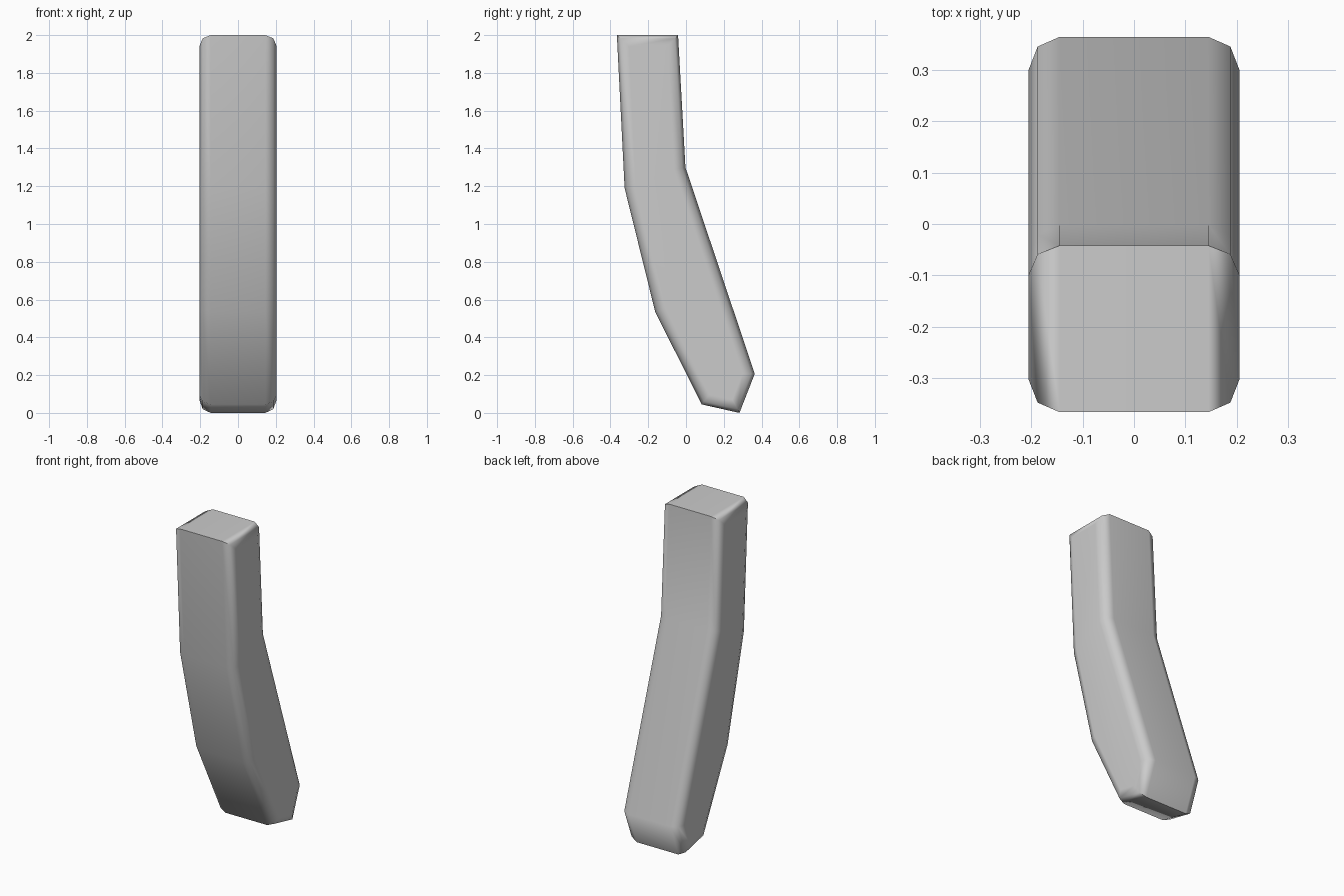
import bpy
import bmesh
import math

cube = bpy.data.objects.get("Cube")
if cube:
    bpy.data.objects.remove(cube, do_unlink=True)

HALF_WIDTH = 0.205
BEVEL = 0.06

# Side outline of the bent bar as (y, z), starting at the top front corner
OUTLINE = [(-0.366, 2.0), (-0.042, 2.0), (-0.003, 1.3), (0.364, 0.207),
           (0.283, 0.0), (0.083, 0.045), (-0.163, 0.535), (-0.325, 1.19)]

# Plain grey material
grey = bpy.data.materials.new("plain_grey")
grey.use_nodes = True
colour = (0.6, 0.6, 0.6, 1.0)
grey.diffuse_color = colour
grey.node_tree.nodes["Principled BSDF"].inputs["Base Color"].default_value = colour

# Extrude the outline across the width
bm = bmesh.new()
side = bm.faces.new([bm.verts.new((-HALF_WIDTH, y, z)) for y, z in OUTLINE])
moved = bmesh.ops.extrude_face_region(bm, geom=[side], use_keep_orig=True)
new_verts = [g for g in moved["geom"] if isinstance(g, bmesh.types.BMVert)]
bmesh.ops.translate(bm, verts=new_verts, vec=(2 * HALF_WIDTH, 0, 0))
bmesh.ops.recalc_face_normals(bm, faces=bm.faces)

# Round the rim of both side faces
rim = [e for e in bm.edges if abs(e.verts[0].co.x - e.verts[1].co.x) < 0.001]
bmesh.ops.bevel(bm, geom=rim, offset=BEVEL, offset_type='OFFSET',
                segments=2, profile=0.5, affect='EDGES')
bmesh.ops.recalc_face_normals(bm, faces=bm.faces)

mesh = bpy.data.meshes.new("curved_bar")
bm.to_mesh(mesh)
bm.free()
mesh.materials.append(grey)
bar = bpy.data.objects.new("curved_bar", mesh)
bpy.context.collection.objects.link(bar)

# Smooth shading with crisp end edges and flat broad faces
bpy.ops.object.select_all(action='DESELECT')
bar.select_set(True)
bpy.context.view_layer.objects.active = bar
bpy.ops.object.shade_smooth_by_angle(angle=math.radians(60))
weighted = bar.modifiers.new("weighted_normals", 'WEIGHTED_NORMAL')
weighted.keep_sharp = True
